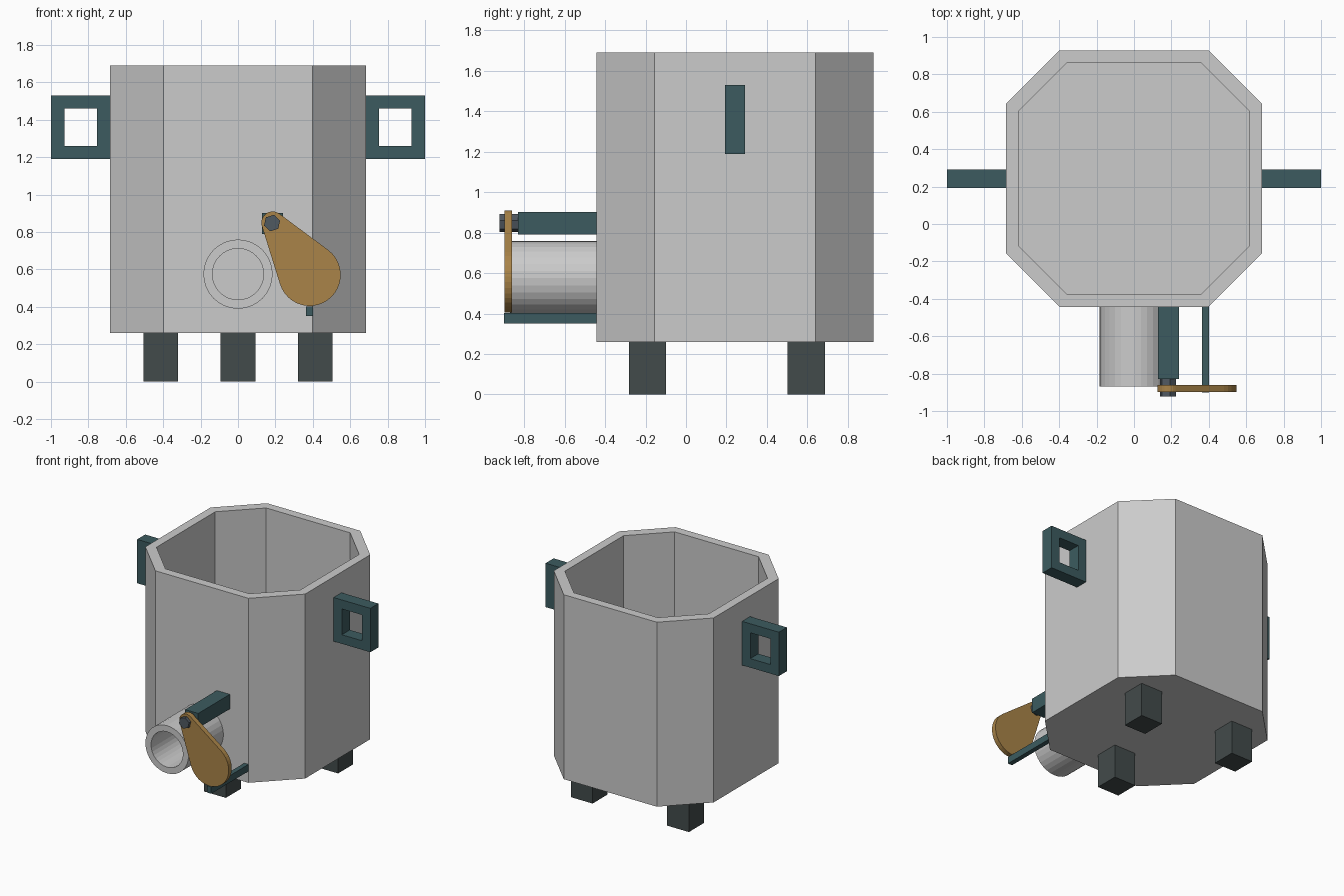
import bpy, bmesh
from math import cos, sin, pi, atan2, acos, hypot

if "Cube" in bpy.data.objects:
    bpy.data.objects.remove(bpy.data.objects["Cube"])


def material(name, r, g, b):
    m = bpy.data.materials.new(name)
    m.diffuse_color = (r, g, b, 1)
    m.use_nodes = True
    m.node_tree.nodes["Principled BSDF"].inputs["Base Color"].default_value = m.diffuse_color
    return m


TEAL = material("teal_metal", 0.045, 0.105, 0.115)
DARK = material("dark_iron", 0.055, 0.07, 0.07)
BRASS = material("brass", 0.40, 0.23, 0.065)
STEEL = material("steel", 0.08, 0.10, 0.12)


def loft(name, loops, mat=None, cyclic=False):
    """Skin matching loops; cap the ends, or join last to first when cyclic."""
    bm = bmesh.new()
    rings = [[bm.verts.new(p) for p in loop] for loop in loops]
    pairs = list(zip(rings, rings[1:]))
    if cyclic:
        pairs.append((rings[-1], rings[0]))
    else:
        bm.faces.new(rings[0])
        bm.faces.new(rings[-1])
    for a, b in pairs:
        n = len(a)
        for i in range(n):
            j = (i + 1) % n
            bm.faces.new((a[i], a[j], b[j], b[i]))
    bmesh.ops.recalc_face_normals(bm, faces=bm.faces)
    mesh = bpy.data.meshes.new(name)
    bm.to_mesh(mesh)
    bm.free()
    ob = bpy.data.objects.new(name, mesh)
    bpy.context.collection.objects.link(ob)
    if mat:
        mesh.materials.append(mat)
    return ob


def at_y(outline, y):
    return [(x, y, z) for x, z in outline]


def rect(x0, x1, z0, z1):
    return [(x0, z0), (x1, z0), (x1, z1), (x0, z1)]


def arc(cx, cz, r, a0, a1, n):
    return [(cx + r * cos(a0 + (a1 - a0) * i / n), cz + r * sin(a0 + (a1 - a0) * i / n))
            for i in range(n + 1)]


def circle(cx, cz, r, n, start=0):
    return arc(cx, cz, r, start, start + 2 * pi, n)[:-1]


def prism(name, outline, y0, y1, mat=None):
    return loft(name, [at_y(outline, y0), at_y(outline, y1)], mat)


def tube(name, outer, inner, y0, y1, mat=None):
    return loft(name, [at_y(outer, y0), at_y(outer, y1), at_y(inner, y1), at_y(inner, y0)], mat, True)


def octagon(h, c, z):
    """Square of half size h, corners cut so the sides have half length c."""
    cy = 0.2425
    pts = [(c, -h), (h, -c), (h, c), (c, h), (-c, h), (-h, c), (-h, -c), (-c, -h)]
    return [(x, y + cy, z) for x, y in pts]


# Hollow octagonal pot
body = loft("pot_body", [octagon(0.685, 0.399, 0.26), octagon(0.685, 0.399, 1.69),
                         octagon(0.617, 0.36, 1.69), octagon(0.617, 0.36, 0.33)])

# Spout with its bore through the pot wall
SX, SZ = 0, 0.575
bore = circle(SX, SZ, 0.137, 32)
tube("spout", circle(SX, SZ, 0.185, 32), bore, -0.87, -0.4425)
cutter = prism("bore_cutter", bore, -0.6, -0.3)
cutter.hide_render = True
cutter.hide_set(True)
cut = body.modifiers.new("bore", 'BOOLEAN')
cut.object = cutter
cut.solver = 'EXACT'

# Swinging teardrop cover: small pivot circle joined to a large disc
px, pz, pr = 0.185, 0.85, 0.06
dx, dz, dr = 0.383, 0.571, 0.166
phi = atan2(pz - dz, px - dx)
tan = acos((dr - pr) / hypot(px - dx, pz - dz))
drop = arc(dx, dz, dr, phi + tan, phi + 2 * pi - tan, 22) + arc(px, pz, pr, phi - tan, phi + tan, 10)
prism("spout_cover", drop, -0.898, -0.86, BRASS)

# Pivot pin, its support arm and the cover stop
prism("pivot_pin", circle(0.182, 0.848, 0.045, 6, 0.3), -0.922, -0.82, STEEL)
prism("pivot_arm", rect(0.128, 0.24, 0.79, 0.903), -0.83, -0.44, TEAL)
prism("cover_stop", rect(0.363, 0.4, 0.35, 0.403), -0.9, -0.44, TEAL)

# Square loop handles
for side, s in (("left", -1), ("right", 1)):
    tube(side + "_handle", rect(s * 0.685, s, 1.19, 1.53),
         rect(s * 0.755, s * 0.928, 1.26, 1.46), 0.193, 0.291, TEAL)

# Three feet
for name, x, y in (("front_foot", 0, -0.19), ("back_left_foot", -0.413, 0.595),
                   ("back_right_foot", 0.413, 0.595)):
    prism(name, rect(x - 0.093, x + 0.093, 0, 0.26), y - 0.092, y + 0.092, DARK)
